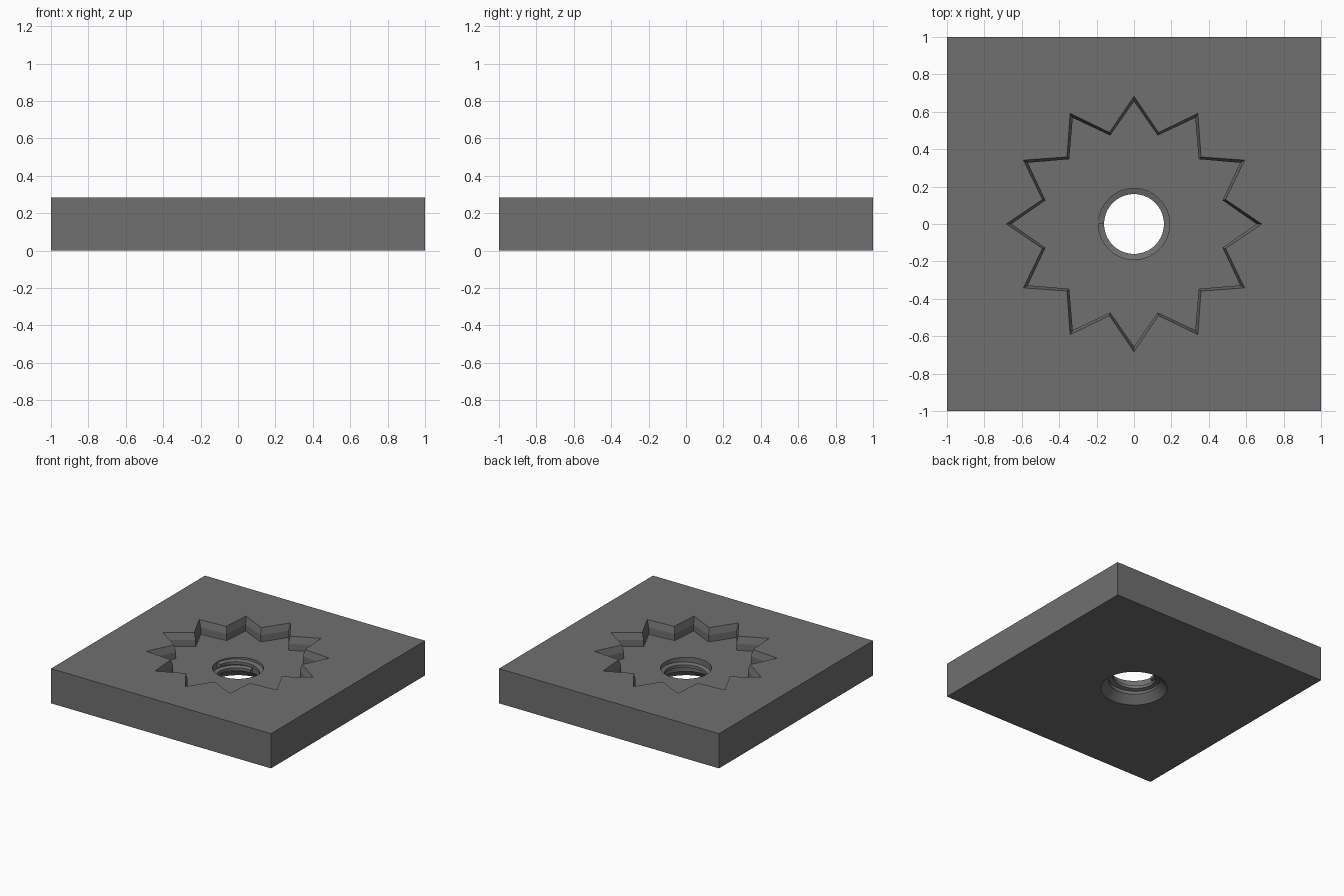
import bpy, bmesh
from math import pi, sin, cos, tau, radians

if "Cube" in bpy.data.objects:
    bpy.data.objects.remove(bpy.data.objects["Cube"])

H = 0.285        # plate thickness
DEPTH = 0.11     # star recess depth
FLOOR = H - DEPTH

dark = bpy.data.materials.new("dark_grey")
dark.diffuse_color = (0.16, 0.16, 0.163, 1)
dark.use_nodes = True
dark.node_tree.nodes["Principled BSDF"].inputs["Base Color"].default_value = dark.diffuse_color


def star(r_out, r_in, z, n=12):
    return [((r_in if i % 2 else r_out) * cos(pi * i / n),
             (r_in if i % 2 else r_out) * sin(pi * i / n), z) for i in range(2 * n)]


def circle(r, z, n=64):
    return [(r * cos(tau * i / n), r * sin(tau * i / n), z) for i in range(n)]


def loft(name, rings):
    """Skin a stack of equal rings and cap both ends."""
    bm = bmesh.new()
    vs = [[bm.verts.new(p) for p in ring] for ring in rings]
    n = len(rings[0])
    for a, b in zip(vs, vs[1:]):
        for i in range(n):
            j = (i + 1) % n
            bm.faces.new((a[i], a[j], b[j], b[i]))
    bm.faces.new(vs[0][::-1])
    bm.faces.new(vs[-1])
    bmesh.ops.recalc_face_normals(bm, faces=bm.faces)
    me = bpy.data.meshes.new(name)
    bm.to_mesh(me)
    bm.free()
    me.materials.append(dark)
    ob = bpy.data.objects.new(name, me)
    bpy.context.collection.objects.link(ob)
    return ob


def smooth(ob):
    bpy.ops.object.select_all(action='DESELECT')
    bpy.context.view_layer.objects.active = ob
    ob.select_set(True)
    bpy.ops.object.shade_smooth_by_angle(angle=radians(12))


# square plate
plate = loft("plate", [[(-1, -1, z), (1, -1, z), (1, 1, z), (-1, 1, z)] for z in (0, H)])

# twelve-point recess: flared upper wall, straight lower wall
recess = loft("recess_cutter", [star(0.655, 0.49, FLOOR),
                                star(0.655, 0.49, FLOOR + DEPTH / 2),
                                star(0.683, 0.507, H),
                                star(0.711, 0.524, H + DEPTH / 2)])

# through hole, countersunk from below
hole = loft("hole_cutter", [circle(0.31, -0.06), circle(0.19, 0.06), circle(0.19, H + 0.1)])

for cutter in (recess, hole):
    mod = plate.modifiers.new("cut", 'BOOLEAN')
    mod.operation = 'DIFFERENCE'
    mod.solver = 'EXACT'
    mod.object = cutter
    bpy.context.view_layer.objects.active = plate
    bpy.ops.object.modifier_apply(modifier=mod.name)
    bpy.data.objects.remove(cutter, do_unlink=True)
smooth(plate)

# helical thread ridge inside the hole
TURNS, PITCH, SEG = 1.25, 0.05, 64
profile = [(0.195, -0.022), (0.16, -0.012), (0.16, 0.012), (0.195, 0.022)]
rings = []
for k in range(int(TURNS * SEG) + 1):
    a = tau * k / SEG + pi / 2
    z0 = 0.085 + PITCH * k / SEG
    rings.append([(r * cos(a), r * sin(a), z0 + dz) for r, dz in profile])
smooth(loft("hole_thread", rings))
